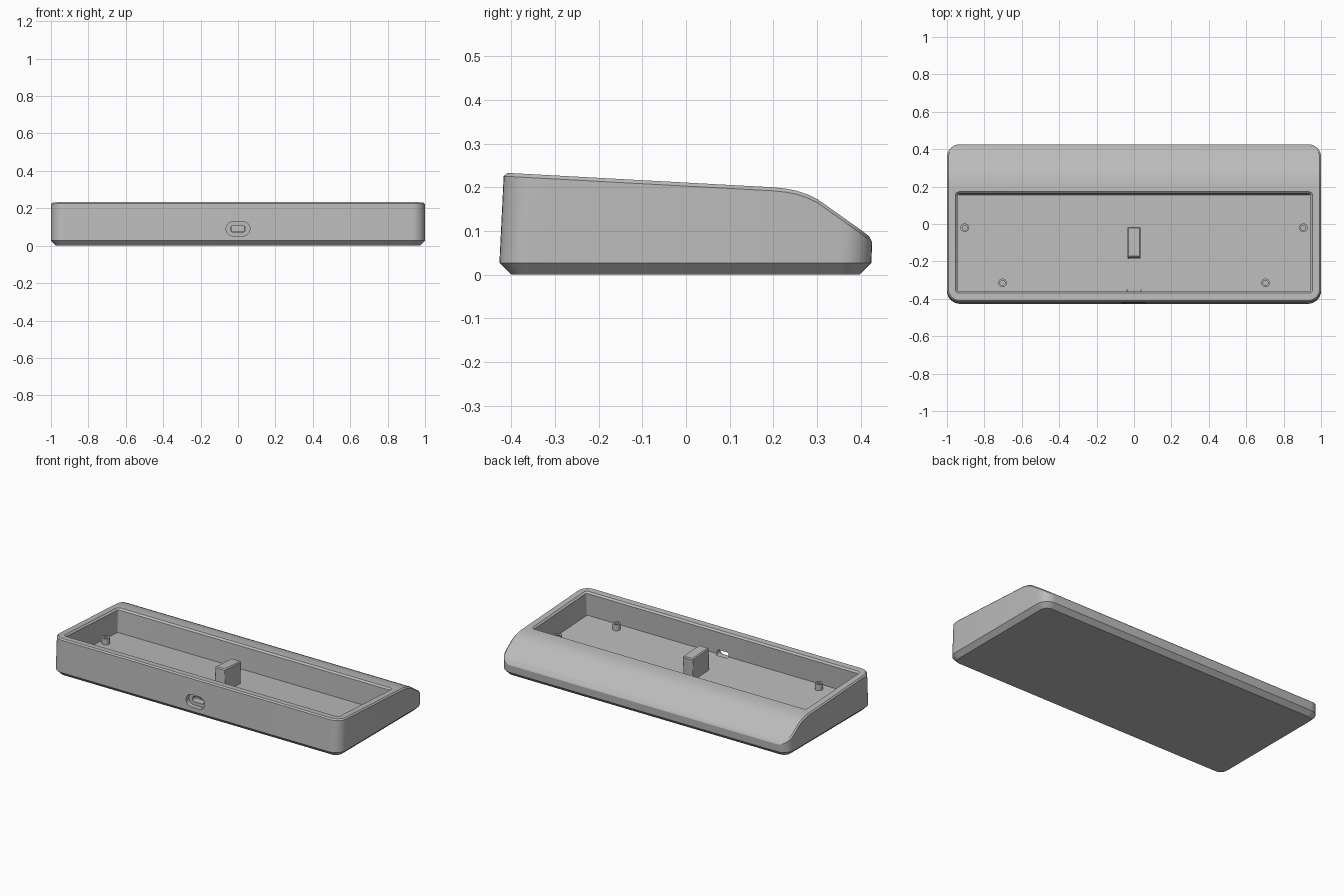
import bpy, bmesh
from math import sin, cos, pi, radians

if "Cube" in bpy.data.objects:
    bpy.data.objects.remove(bpy.data.objects["Cube"])

grey = bpy.data.materials.new("matte grey")
grey.use_nodes = True
COLOUR = (0.5, 0.5, 0.5, 1)
grey.diffuse_color = COLOUR
grey.node_tree.nodes["Principled BSDF"].inputs["Base Color"].default_value = COLOUR


def half_outline(hx, y0, y1, r, inset=0, extra=(), steps=8):
    """Right half of a rounded rectangle, listed front to back."""
    rr = max(r - inset, 0.001)
    c = r if r > inset else inset + 0.001
    arc = [i * pi / 2 / steps for i in range(steps + 1)]
    front = [(hx - c + rr * sin(a), y0 + c - rr * cos(a)) for a in arc]
    back = [(hx - c + rr * cos(a), y1 - c + rr * sin(a)) for a in arc]
    return front + [(hx - inset, y) for y in extra] + back


def to_object(name, bm):
    bmesh.ops.recalc_face_normals(bm, faces=bm.faces)
    mesh = bpy.data.meshes.new(name)
    bm.to_mesh(mesh)
    bm.free()
    mesh.materials.append(grey)
    ob = bpy.data.objects.new(name, mesh)
    bpy.context.collection.objects.link(ob)
    return ob


def bridge(bm, a, b):
    for i in range(len(a)):
        j = (i + 1) % len(a)
        bm.faces.new((a[i], a[j], b[j], b[i]))


def loft(name, levels):
    """Join mirrored half outlines (x, y, z) level by level and cap the ends."""
    bm = bmesh.new()
    rings = []
    for half in levels:
        right = [bm.verts.new(p) for p in half]
        left = [bm.verts.new((-x, y, z)) for x, y, z in half]
        rings.append((right, left))
    for (r0, l0), (r1, l1) in zip(rings, rings[1:]):
        bridge(bm, r0 + l0[::-1], r1 + l1[::-1])
    for right, left in (rings[0], rings[-1]):
        for i in range(len(right) - 1):
            bm.faces.new((left[i], right[i], right[i + 1], left[i + 1]))
    return to_object(name, bm)


def lean(half, height):
    """Give a half outline its height and the slight backward lean."""
    out = []
    for x, y in half:
        z = height(y)
        out.append((x, y + 0.05 * max(0, z - 0.03), z))
    return out


def cut(target, cutter):
    mod = target.modifiers.new("cut", "BOOLEAN")
    mod.operation = "DIFFERENCE"
    mod.solver = "EXACT"
    mod.object = cutter
    bpy.context.view_layer.update()
    graph = bpy.context.evaluated_depsgraph_get()
    mesh = bpy.data.meshes.new_from_object(target.evaluated_get(graph))
    target.modifiers.clear()
    target.data = mesh
    bpy.data.objects.remove(cutter)


# Height of the top surface along the depth
PROFILE = [(-0.42, 0.233), (0.19, 0.2), (0.22, 0.197), (0.245, 0.192), (0.27, 0.184),
           (0.295, 0.172), (0.4, 0.1), (0.416, 0.088), (0.43, 0.077)]


def top(y):
    for (ya, za), (yb, zb) in zip(PROFILE, PROFILE[1:]):
        if y <= yb:
            return za + (zb - za) * (y - ya) / (yb - ya)
    return PROFILE[-1][1]


def floor(y):
    return 0.061 - 0.0525 * y


# Case body: chamfered base, leaning walls, eased top edge
breaks = [y for y, z in PROFILE[1:6]]


def body_half(inset):
    return half_outline(1, -0.427, 0.424, 0.07, inset, breaks)


case = loft("case_body", [
    lean(body_half(0.027), lambda y: 0),
    lean(body_half(0), lambda y: 0.027),
    lean(body_half(0), lambda y: top(y) - 0.008),
    lean(body_half(0.008), top)])


# Open tray with a chamfered lip
def tray_half(inset):
    return half_outline(0.955, -0.38, 0.164, 0.02, inset, steps=4)


def lip(y):
    return 0.2103 - 0.0541 * y


cut(case, loft("tray_cutter", [
    lean(tray_half(0.01), floor),
    lean(tray_half(0.01), lambda y: lip(y) - 0.01),
    lean(tray_half(0), lip),
    lean(tray_half(0), lambda y: lip(y) + 0.1)]))

# Cable port in the front: wide recess, then a narrow slot
for hx, z0, z1, r, y0, y1 in ((0.064, 0.052, 0.128, 0.037, -0.5, -0.395),
                              (0.04, 0.073, 0.107, 0.014, -0.45, -0.35)):
    half = half_outline(hx, z0, z1, r)
    cut(case, loft("port_cutter", [[(x, y, z) for x, z in half] for y in (y0, y1)]))


# Central block standing on the tray floor
def block_half(inset):
    return half_outline(0.035, -0.187, -0.024, 0.006, inset, steps=3)


block = loft("centre_block", [
    lean(block_half(0), lambda y: floor(y) - 0.01),
    lean(block_half(0), lambda y: floor(y) + 0.132),
    lean(block_half(0.006), lambda y: floor(y) + 0.138)])


# Hollow screw posts
def post(name, x, y):
    bm = bmesh.new()
    z = floor(y)
    angles = [i * pi / 12 for i in range(24)]
    rings = []
    for r, h in ((0.023, -0.01), (0.023, 0.038), (0.013, 0.038), (0.013, 0.004)):
        rings.append([bm.verts.new((x + r * cos(a), y + r * sin(a), z + h)) for a in angles])
    for a, b in zip(rings, rings[1:]):
        bridge(bm, a, b)
    bm.faces.new(rings[0])
    bm.faces.new(rings[-1])
    return to_object(name, bm)


parts = [case, block]
for side, s in (("left", 1), ("right", -1)):
    parts.append(post("rear_post_" + side, s * 0.905, -0.02))
    parts.append(post("front_post_" + side, s * 0.703, -0.315))

# Smooth shading with crisp edges
for ob in parts:
    ob.data.shade_smooth()
    ob.data.set_sharp_from_angle(angle=radians(28))
